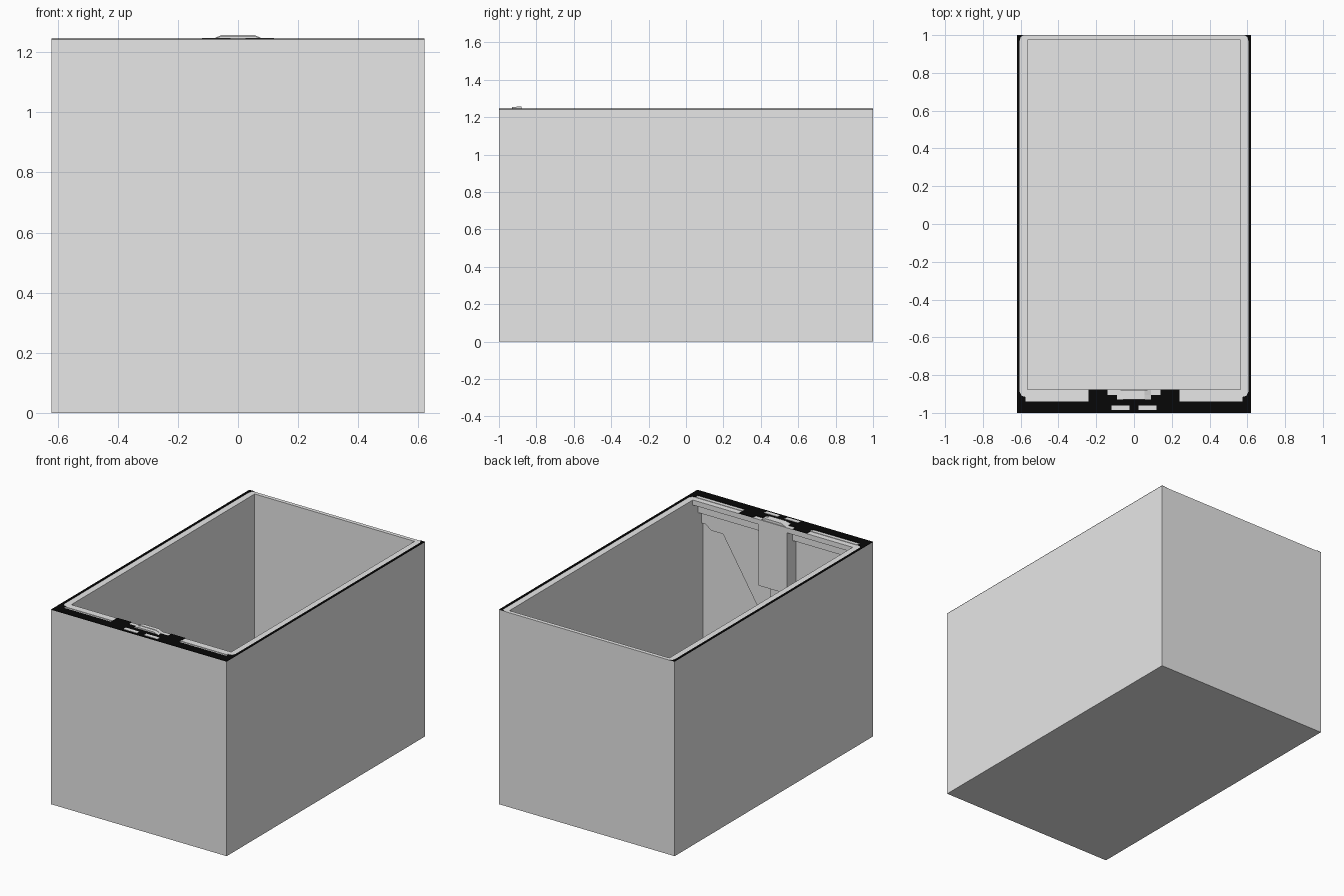
import bpy, bmesh
from mathutils import Vector

if "Cube" in bpy.data.objects:
    bpy.data.objects.remove(bpy.data.objects["Cube"])


def material(name, rgb):
    m = bpy.data.materials.new(name)
    m.diffuse_color = (*rgb, 1)
    m.use_nodes = True
    m.node_tree.nodes["Principled BSDF"].inputs["Base Color"].default_value = m.diffuse_color
    return m


GREY = material("light_grey", (0.8, 0.8, 0.8))
BLACK = material("black", (0.002, 0.002, 0.002))
W, D, TOP = 0.62, 1.0, 1.242
AXES = {"x": lambda a, b, t: (t, a, b),
        "y": lambda a, b, t: (a, t, b),
        "z": lambda a, b, t: (a, b, t)}


def prism(name, outline, axis, lo, hi, mat):
    """Extrude a 2D outline along one axis."""
    bm = bmesh.new()
    place = AXES[axis]
    face = bm.faces.new([bm.verts.new(place(a, b, lo)) for a, b in outline])
    ext = bmesh.ops.extrude_face_region(bm, geom=[face])
    shift = Vector(place(0, 0, hi - lo))
    bmesh.ops.translate(bm, vec=shift,
                        verts=[v for v in ext["geom"] if isinstance(v, bmesh.types.BMVert)])
    bmesh.ops.recalc_face_normals(bm, faces=bm.faces)
    mesh = bpy.data.meshes.new(name)
    bm.to_mesh(mesh)
    bm.free()
    mesh.materials.append(mat)
    ob = bpy.data.objects.new(name, mesh)
    bpy.context.collection.objects.link(ob)
    return ob


def box(name, x, y, z, mat):
    outline = [(x[0], y[0]), (x[1], y[0]), (x[1], y[1]), (x[0], y[1])]
    return prism(name, outline, "z", z[0], z[1], mat)


def mirrored(half):
    """Complete a half outline across x = 0."""
    return half + [(-x, y) for x, y in reversed(half) if x > 0]


# Tub: solid block hollowed by a cavity with a stepped overhang at the front
tub = box("tub", (-W, W), (-D, D), (0, TOP), GREY)
cavity = prism("cavity_cutter",
               [(0.975, 1.5), (0.975, 0.04), (-0.98, 0.04), (-0.98, 1.06),
                (-0.965, 1.06), (-0.965, 1.14), (-0.93, 1.14), (-0.93, 1.21),
                (-0.875, 1.21), (-0.875, 1.5)], "x", -0.565, 0.565, GREY)
cavity.hide_render = True
cut = tub.modifiers.new("hollow", "BOOLEAN")
cut.operation, cut.solver, cut.object = "DIFFERENCE", "EXACT", cavity
bpy.context.view_layer.objects.active = tub
bpy.ops.object.modifier_apply(modifier=cut.name)
bpy.data.objects.remove(cavity)

# Black trim on the rim: narrow at the sides, wide and notched at the front
trim = mirrored([(0, -1), (0.62, -1), (0.62, 1), (0.585, 1), (0.6, 0.99),
                 (0.605, 0.97), (0.605, -0.89), (0.595, -0.91), (0.575, -0.915),
                 (0.575, -0.94), (0.24, -0.94), (0.24, -0.875), (0.14, -0.875),
                 (0.14, -0.905), (0.09, -0.905), (0.09, -0.93), (0, -0.93)])
prism("rim_trim", trim, "z", TOP, TOP + 0.003, BLACK)

# Paired details on the front rim
for side, s in (("left", -1), ("right", 1)):
    box(f"front_pad_{side}", sorted((s * 0.025, s * 0.12)), (-0.985, -0.96),
        (TOP, TOP + 0.005), GREY)
    box(f"front_rib_{side}", sorted((s * 0.24, s * 0.57)), (-0.925, -0.912),
        (TOP - 0.002, TOP + 0.003), GREY)

# Latch: two chamfered bars
for name, y, z in (("latch_front", (-0.93, -0.905), 1.254),
                   ("latch_back", (-0.905, -0.88), 1.257)):
    prism(name, [(-0.09, TOP), (0.09, TOP), (0.055, z), (-0.055, z)],
          "y", y[0], y[1], GREY)

# Inner front wall: tapered plate, latch column and its lower bracket
prism("tapered_plate",
      mirrored([(0.15, 0.6), (0.415, 1.03), (0.5, 1.03), (0.55, 1.07)]),
      "y", -0.985, -0.966, GREY)
prism("latch_column", [(-0.985, 0.78), (-0.985, 1.215), (-0.875, 1.215), (-0.875, 0.82)],
      "x", -0.1, 0.1, GREY)
prism("column_bracket", [(-0.985, 0.7), (-0.985, 0.8), (-0.92, 0.8), (-0.92, 0.74)],
      "x", -0.05, 0.05, GREY)
